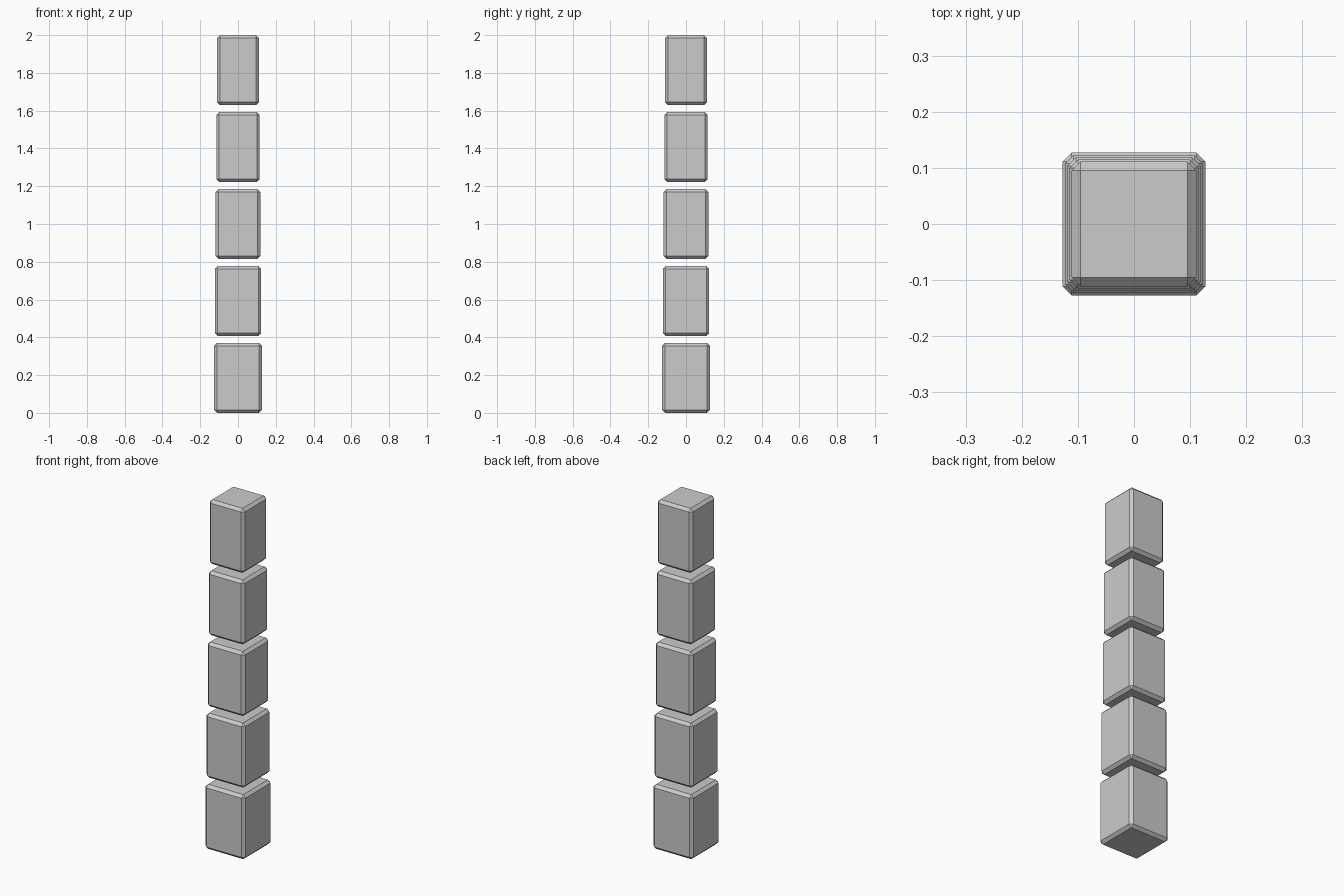
import bpy

if "Cube" in bpy.data.objects:
    bpy.data.objects.remove(bpy.data.objects["Cube"])

COUNT = 5
HEIGHT = 0.37
PITCH = (2.0 - HEIGHT) / (COUNT - 1)
BEVEL = 0.0155


def chamfered_block(name, half, z_bottom):
    bpy.ops.mesh.primitive_cube_add(size=1, location=(0, 0, z_bottom + HEIGHT / 2))
    block = bpy.context.object
    block.name = name
    block.scale = (2 * half, 2 * half, HEIGHT)
    bpy.ops.object.transform_apply(location=False, rotation=False, scale=True)
    # single flat chamfer on every edge
    bevel = block.modifiers.new("chamfer", 'BEVEL')
    bevel.width = BEVEL
    bevel.segments = 1
    bevel.limit_method = 'NONE'
    return block


# stack of separate blocks, each slightly narrower than the one below
for i in range(COUNT):
    chamfered_block(f"block_{i + 1}", 0.127 - 0.004 * i, i * PITCH)
